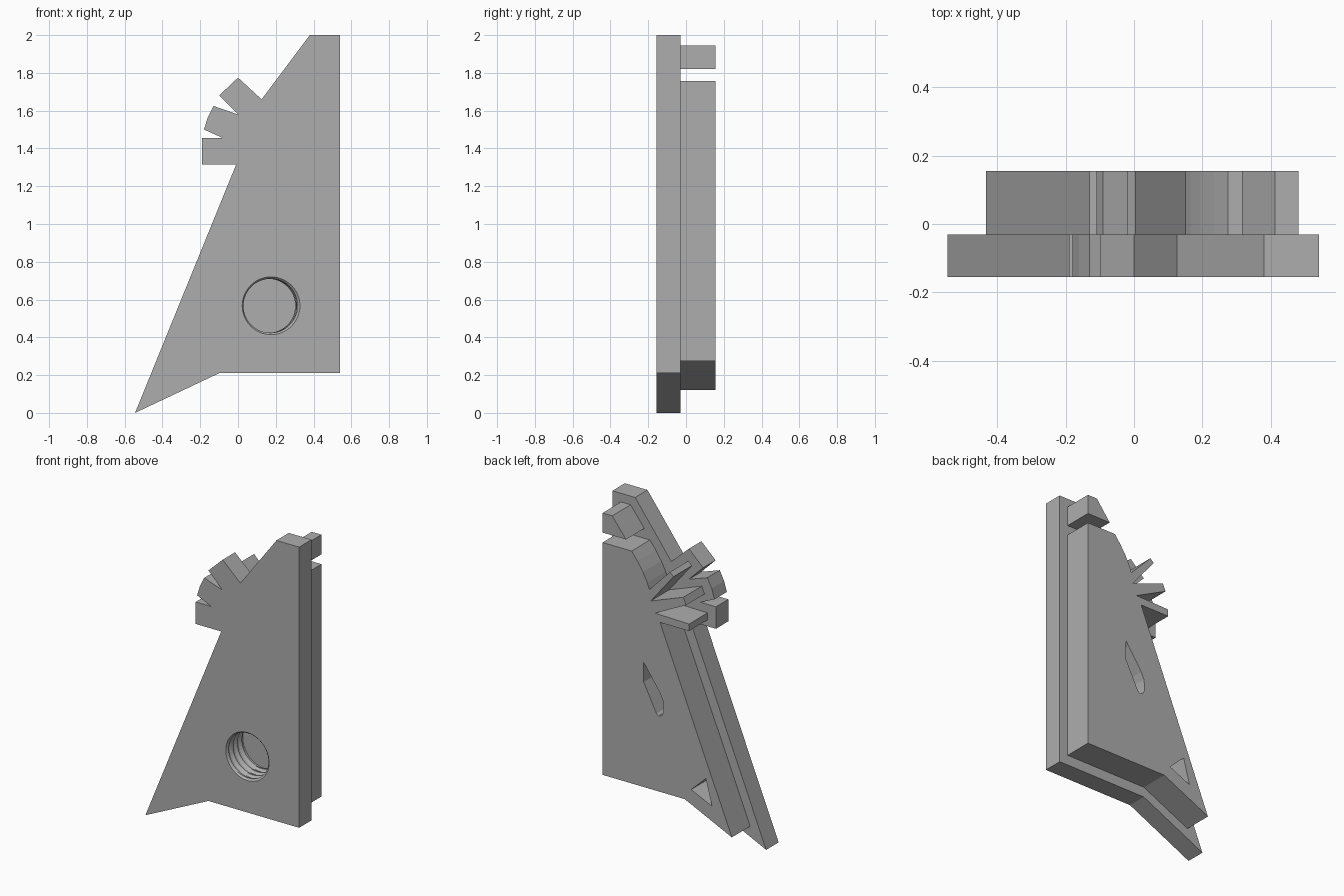
import bpy, bmesh, math
from mathutils import Vector

if "Cube" in bpy.data.objects:
    bpy.data.objects.remove(bpy.data.objects["Cube"])

grey = bpy.data.materials.new("plain_grey")
grey.use_nodes = True
grey.diffuse_color = (0.42, 0.42, 0.42, 1)
grey.node_tree.nodes["Principled BSDF"].inputs["Base Color"].default_value = grey.diffuse_color

FRONT, SEAM, BACK = -0.155, -0.03, 0.155


def finish(name, bm):
    bmesh.ops.recalc_face_normals(bm, faces=bm.faces)
    mesh = bpy.data.meshes.new(name)
    bm.to_mesh(mesh)
    bm.free()
    mesh.materials.append(grey)
    obj = bpy.data.objects.new(name, mesh)
    bpy.context.collection.objects.link(obj)
    return obj


def slab(name, profile, y0, y1):
    """Extrude an x-z outline from y0 to y1."""
    bm = bmesh.new()
    face = bm.faces.new([bm.verts.new((x, y0, z)) for x, z in profile])
    ext = bmesh.ops.extrude_face_region(bm, geom=[face])
    verts = [g for g in ext["geom"] if isinstance(g, bmesh.types.BMVert)]
    bmesh.ops.translate(bm, verts=verts, vec=(0, y1 - y0, 0))
    return finish(name, bm)


def thread_cutter(name, x, z, rings, sides=48):
    """Stack of circles (y, radius, sideways shift) joined into a closed plug."""
    bm = bmesh.new()
    loops = []
    for y, r, shift in rings:
        loops.append([bm.verts.new((x + shift + r * math.cos(a), y, z + r * math.sin(a)))
                      for a in (math.tau * i / sides for i in range(sides))])
    for a, b in zip(loops, loops[1:]):
        for i in range(sides):
            j = (i + 1) % sides
            bm.faces.new((a[i], a[j], b[j], b[i]))
    bm.faces.new(loops[0])
    bm.faces.new(loops[-1])
    return finish(name, bm)


def cut(obj, cutter):
    mod = obj.modifiers.new("cut_" + cutter.name, "BOOLEAN")
    mod.operation = "DIFFERENCE"
    mod.solver = "EXACT"
    mod.object = cutter
    cutter.hide_render = True
    cutter.hide_viewport = True
    cutter.display_type = "WIRE"


# Front plate with three fan teeth
front_plate = slab("front_plate", [
    (-0.545, 0), (-0.1, 0.21), (0.54, 0.21), (0.54, 2), (0.38, 2), (0.125, 1.66),
    (0, 1.775), (-0.1, 1.68), (0, 1.58), (-0.13, 1.625), (-0.16, 1.565), (-0.18, 1.5),
    (-0.08, 1.455), (-0.19, 1.455), (-0.19, 1.315), (-0.01, 1.315)], FRONT, SEAM)

# Inset back plate with thin fan blades
back_plate = slab("back_plate", [
    (-0.432, 0.12), (-0.1, 0.275), (0.48, 0.275), (0.48, 1.757), (0.275, 1.757),
    (0.235, 1.705), (0.195, 1.645), (0.165, 1.585), (0.15, 1.545),
    (0.005, 1.695), (-0.02, 1.672), (0.14, 1.475), (-0.09, 1.56), (-0.11, 1.515),
    (0.11, 1.405), (-0.13, 1.4), (-0.13, 1.355), (0.075, 1.355)], SEAM, BACK)

# Separate block above the gap
top_block = slab("top_block", [
    (0.315, 1.82), (0.48, 1.82), (0.48, 1.945), (0.412, 1.945)], SEAM, BACK)

# Threaded hole in the front
rings = [(FRONT - 0.05, 0.153, 0), (FRONT, 0.153, 0)]
turns, pitch = 4, 0.05
for t in range(turns):
    y = FRONT + t * pitch
    s = -0.004 * t
    rings += [(y + 0.012, 0.143, s - 0.003), (y + 0.022, 0.143, s - 0.003),
              (y + 0.034, 0.155, s - 0.003), (y + 0.046, 0.155, s - 0.003)]
screw = thread_cutter("screw_hole_cutter", 0.175, 0.567, rings)
cut(front_plate, screw)
cut(back_plate, screw)

# Pockets in the back
slit = slab("slit_cutter", [
    (0.19, 1.07), (0.19, 0.945), (0.1, 0.768), (0.085, 0.756), (0.065, 0.76),
    (0.052, 0.785), (0.05, 0.82), (0.055, 0.86), (0.075, 0.905)], SEAM + 0.005, BACK + 0.1)
triangle = slab("triangle_cutter", [
    (-0.145, 0.348), (-0.248, 0.445), (-0.292, 0.281)], SEAM + 0.005, BACK + 0.1)
cut(back_plate, slit)
cut(back_plate, triangle)
